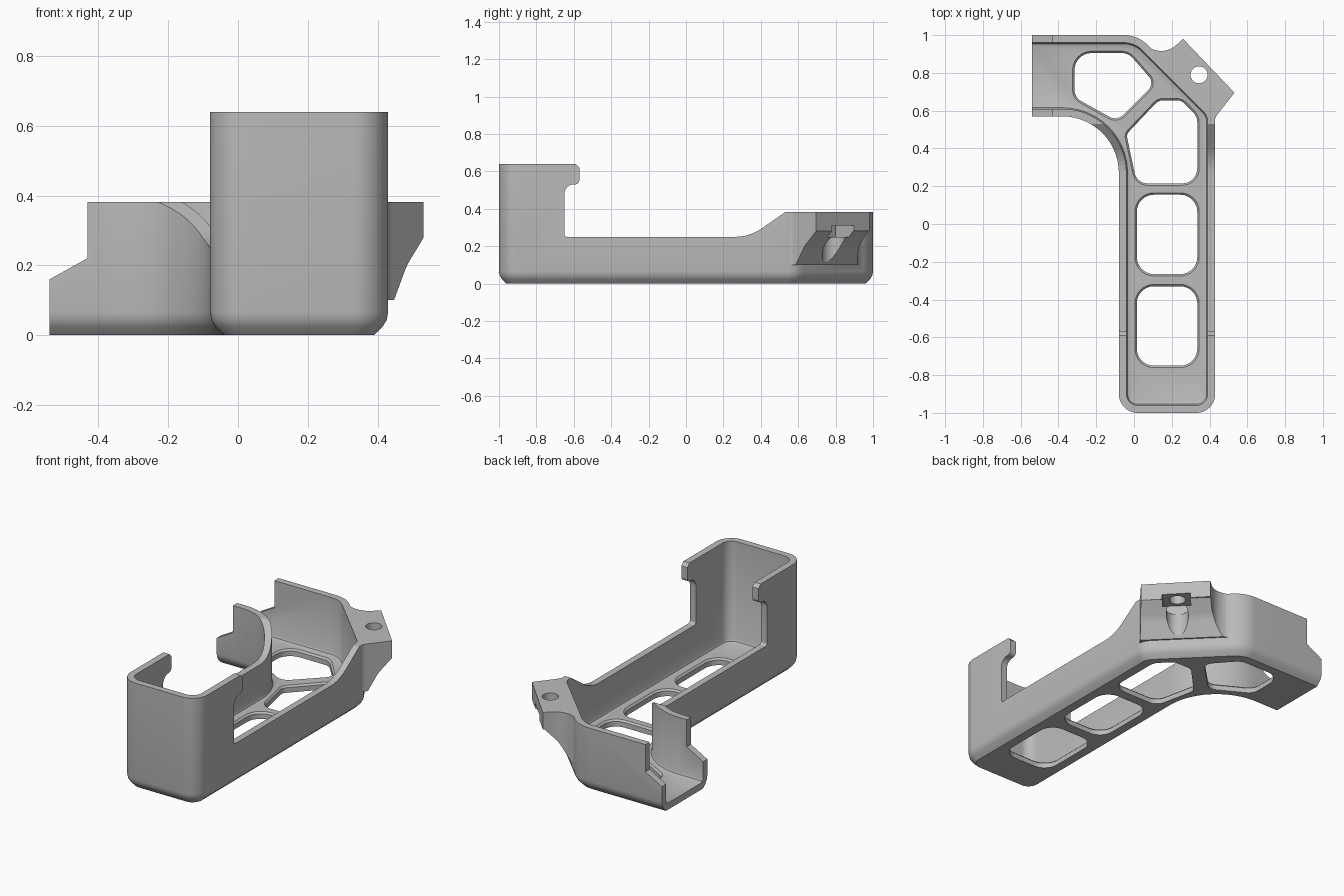
import bpy, bmesh, math
from mathutils import Vector

if "Cube" in bpy.data.objects:
    bpy.data.objects.remove(bpy.data.objects["Cube"], do_unlink=True)

grey = bpy.data.materials.new("plain_grey")
grey.use_nodes = True
grey.diffuse_color = (0.5, 0.5, 0.5, 1)
grey.node_tree.nodes["Principled BSDF"].inputs["Base Color"].default_value = (0.5, 0.5, 0.5, 1)


def rounded(corners, steps=10):
    """Polygon from (x, y) or (x, y, radius) corners."""
    out = []
    for i, corner in enumerate(corners):
        p = Vector(corner[:2])
        r = corner[2] if len(corner) > 2 else 0
        if r == 0:
            out.append(p)
            continue
        d1 = (Vector(corners[i - 1][:2]) - p).normalized()
        d2 = (Vector(corners[(i + 1) % len(corners)][:2]) - p).normalized()
        t = r / math.tan(d1.angle(d2) / 2)
        c = p + (d1 + d2).normalized() * math.hypot(t, r)
        a, b = (p + d1 * t - c).normalized(), (p + d2 * t - c).normalized()
        out += [c + a.slerp(b, k / steps).normalized() * r for k in range(steps + 1)]
    return out


def inset(poly, d):
    """Shift a counter-clockwise polygon inward by d."""
    out = []
    for i, p in enumerate(poly):
        e1 = (p - poly[i - 1]).normalized()
        e2 = (poly[(i + 1) % len(poly)] - p).normalized()
        n1, n2 = Vector((-e1.y, e1.x)), Vector((-e2.y, e2.x))
        out.append(p + (n1 + n2) * (d / (1 + n1.dot(n2))))
    return out


def loft(name, rings):
    bm = bmesh.new()
    loops = [[bm.verts.new(p) for p in ring] for ring in rings]
    n = len(loops[0])
    for low, high in zip(loops, loops[1:]):
        for i in range(n):
            j = (i + 1) % n
            bm.faces.new((low[i], low[j], high[j], high[i]))
    bm.faces.new(loops[0][::-1])
    bm.faces.new(loops[-1])
    bmesh.ops.recalc_face_normals(bm, faces=bm.faces)
    mesh = bpy.data.meshes.new(name)
    bm.to_mesh(mesh)
    bm.free()
    mesh.materials.append(grey)
    ob = bpy.data.objects.new(name, mesh)
    bpy.context.collection.objects.link(ob)
    return ob


def layers(name, poly, levels):
    """Stack of inset outlines, given as (inset, z)."""
    return loft(name, [[(p.x, p.y, z) for p in inset(poly, d)] for d, z in levels])


def prism(name, poly, place, lo, hi):
    return loft(name, [[place(p, h) for p in poly] for h in (lo, hi)])


def combine(target, tool, operation="DIFFERENCE"):
    mod = target.modifiers.new(operation.lower(), "BOOLEAN")
    mod.object, mod.operation, mod.solver = tool, operation, "EXACT"
    bpy.context.view_layer.objects.active = target
    bpy.ops.object.modifier_apply(modifier=mod.name)
    bpy.data.objects.remove(tool, do_unlink=True)


def diagonal(u, v, z):
    """Frame of the lug: u points outward, v runs along the wall."""
    return ((u + v) * math.sqrt(0.5), (u - v) * math.sqrt(0.5), z)


# Tray body, with a softened lower edge
outline = rounded([(-0.08, -1, 0.1), (0.43, -1, 0.1), (0.43, 0.59, 0.12), (0.02, 1, 0.18),
                   (-0.7, 1), (-0.7, 0.57), (-0.08, 0.57, 0.3)], 14)
tray = layers("tray", outline, [(0.04, 0), (0.015, 0.025), (0.004, 0.043), (0, 0.065), (0, 0.64)])

# Mounting lug on the diagonal wall, with a sloping underside
lug_plan = rounded([(0.26, 0.98), (0.14, 0.87, 0.12), (0.05, 0.96), (0.05, 0.85),
                    (0.38, 0.5), (0.42, 0.5), (0.43, 0.565, 0.06), (0.532, 0.695)])
lug = prism("lug", lug_plan, lambda p, h: (p.x, p.y, h), 0.1, 0.5)
slope = rounded([(0.868, 0.28), (0.79, 0.2, 0.2), (0.725, 0.09), (1.1, 0.09), (1.1, 0.28)])
combine(lug, prism("slope", slope, lambda p, h: diagonal(p.x, h, p.y), -1.2, 0.6))
combine(tray, lug, "UNION")

# Hollow inside, open at the top
combine(tray, layers("hollow", outline, [(0.058, 0.04), (0.046, 0.045), (0.04, 0.058), (0.04, 0.8)]))

# Side cut that leaves the hooks, the low rails and the ramps
side = rounded([(-0.65, 0.25, 0.015), (0.34, 0.25, 0.25), (0.53, 0.382), (1.2, 0.382), (1.2, 0.9),
                (-0.595, 0.9), (-0.595, 0.645), (-0.57, 0.62), (-0.57, 0.53, 0.025), (-0.65, 0.53, 0.05)])
combine(tray, prism("side_cut", side, lambda p, h: (h, p.x, p.y), -0.9, 0.9))

# Stepped end of the arm
step = rounded([(-0.54, -0.1), (-0.54, 0.16), (-0.432, 0.22), (-0.432, 0.5), (-0.9, 0.5), (-0.9, -0.1)])
combine(tray, prism("arm_cut", step, lambda p, h: (p.x, h, p.y), 0.4, 1.2))

# Floor openings with a chamfered upper edge
openings = [
    [(0.015, y, 0.09), (0.335, y, 0.09), (0.335, y + 0.42, 0.09), (0.015, y + 0.42, 0.09)]
    for y in (-0.75, -0.265)
]
openings.append([(0.015, 0.215, 0.07), (0.335, 0.215, 0.08), (0.335, 0.57, 0.08), (0.25, 0.655, 0.06),
                 (0.13, 0.655, 0.06), (-0.04, 0.475, 0.04)])
openings.append([(-0.315, 0.905, 0.09), (-0.315, 0.67, 0.07), (-0.09, 0.545, 0.06), (0.11, 0.745, 0.05),
                 (-0.03, 0.905, 0.08)])
for corners in openings:
    hole = layers("opening", rounded(corners, 8),
                  [(0, -0.05), (0, 0.03), (-0.012, 0.042), (-0.012, 0.05)])
    combine(tray, hole)

# Bolt hole, clearance groove and nut slot in the lug
U, V = 0.802, -0.315
for radius, lo, hi in ((0.045, 0.2, 0.6), (0.062, 0.05, 0.29)):
    circle = [Vector((math.cos(a), math.sin(a))) * radius
              for a in (math.tau * k / 32 for k in range(32))]
    combine(tray, prism("bore", circle, lambda p, h: diagonal(U + p.x, V + p.y, h), lo, hi))
slot = rounded([(0.735, V - 0.08), (0.95, V - 0.08), (0.95, V + 0.08), (0.735, V + 0.08)])
combine(tray, prism("nut_slot", slot, lambda p, h: diagonal(p.x, p.y, h), 0.25, 0.31))

# Smooth shading with crisp edges
bpy.ops.object.select_all(action="DESELECT")
tray.select_set(True)
bpy.context.view_layer.objects.active = tray
bpy.ops.object.shade_smooth_by_angle(angle=math.radians(30))
